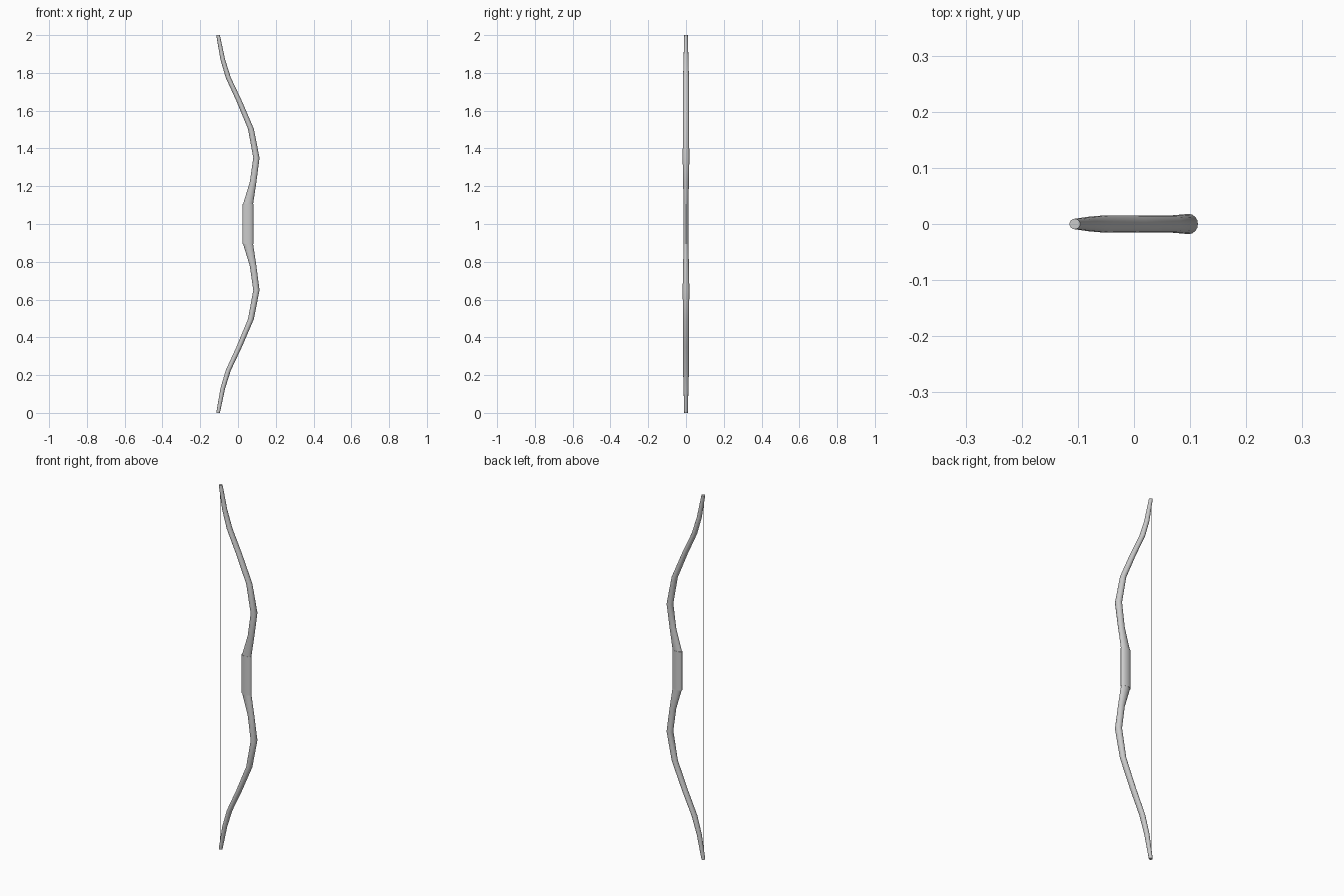
import bpy, bmesh, math

if "Cube" in bpy.data.objects:
    bpy.data.objects.remove(bpy.data.objects["Cube"])

SIDES = 16
MID = 1.0

# height above the middle, left edge, right edge, half depth
LIMB = [
    (0.100, 0.025, 0.079, 0.0135),
    (0.220, 0.062, 0.097, 0.015),
    (0.350, 0.081, 0.114, 0.018),
    (0.503, 0.053, 0.084, 0.0155),
    (0.650, -0.008, 0.021, 0.0155),
    (0.775, -0.065, -0.038, 0.0155),
    (0.870, -0.093, -0.068, 0.013),
    (1.000, -0.115, -0.096, 0.0095),
]
GRIP = [(-0.106, 0.023, 0.081, 0.0145), (0.106, 0.023, 0.081, 0.0145)]


def loft(name, sections, sign=1):
    """Skin a stack of horizontal ellipses and close both ends."""
    bm = bmesh.new()
    rings = []
    for h, x0, x1, d in sections:
        ring = []
        for i in range(SIDES):
            a = 2 * math.pi * i / SIDES
            ring.append(bm.verts.new(((x0 + x1) / 2 + (x1 - x0) / 2 * math.cos(a),
                                      d * math.sin(a), MID + sign * h)))
        rings.append(ring)
    for low, high in zip(rings, rings[1:]):
        for i in range(SIDES):
            j = (i + 1) % SIDES
            bm.faces.new((low[i], low[j], high[j], high[i]))
    bm.faces.new(rings[0])
    bm.faces.new(rings[-1])
    bmesh.ops.recalc_face_normals(bm, faces=bm.faces)
    return finish(name, bm)


def finish(name, bm):
    mesh = bpy.data.meshes.new(name)
    bm.to_mesh(mesh)
    bm.free()
    obj = bpy.data.objects.new(name, mesh)
    bpy.context.collection.objects.link(obj)
    bpy.ops.object.select_all(action='DESELECT')
    obj.select_set(True)
    bpy.context.view_layer.objects.active = obj
    bpy.ops.object.shade_smooth_by_angle(angle=math.radians(35))
    return obj


# Curved limbs, mirrored about the grip
loft("upper_limb", LIMB, 1)
loft("lower_limb", LIMB, -1)

# Oval grip, slightly proud of the limbs
loft("grip", GRIP)

# Bowstring: thin flat strip between the tips
bm = bmesh.new()
bm.faces.new([bm.verts.new((-0.107, y, z)) for y, z in
              ((-0.002, 0.005), (0.002, 0.005), (0.002, 1.995), (-0.002, 1.995))])
finish("bowstring", bm)
